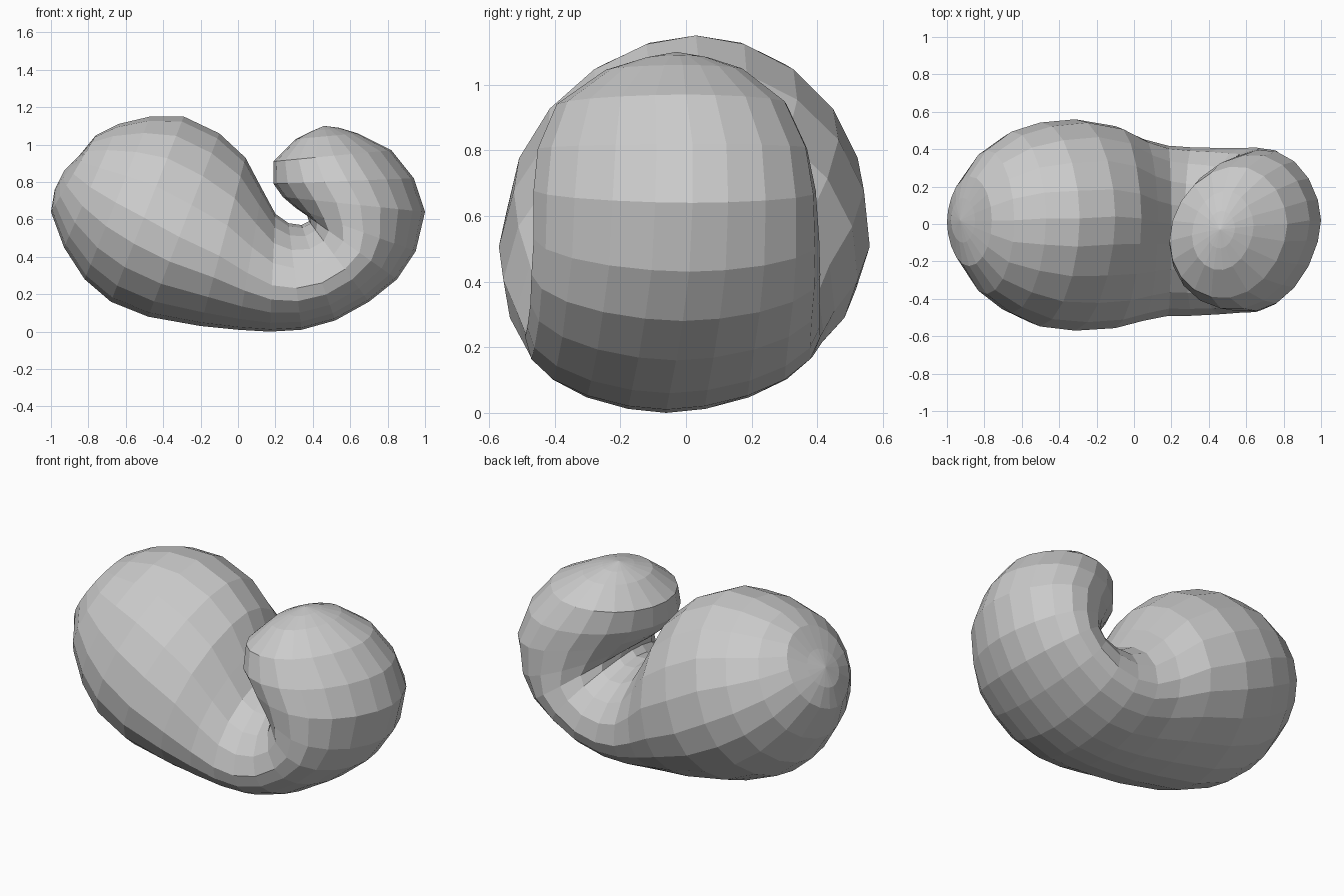
import bpy
import bmesh
from math import cos, sin, pi
from mathutils import Vector

cube = bpy.data.objects.get("Cube")
if cube:
    bpy.data.objects.remove(cube, do_unlink=True)

SIDES = 20

# Cross-sections along the curl: outer point, inner point, half width
SECTIONS = [
    ((-.98, .02, .76), (-.85, .02, .94), .12),
    ((-1, .01, .64), (-.76, .02, 1.05), .24),
    ((-.93, 0, .45), (-.64, .02, 1.11), .385),
    ((-.82, -.01, .28), (-.47, .03, 1.15), .485),
    ((-.68, -.03, .16), (-.29, .03, 1.15), .545),
    ((-.48, -.04, .08), (-.1, .04, 1.06), .565),
    ((-.2, -.05, .03), (.04, .03, .93), .54),
    ((0, -.06, .01), (.13, .01, .76), .485),
    ((.17, -.06, 0), (.2, 0, .63), .455),
    ((.34, -.06, .01), (.27, -.01, .58), .45),
    ((.52, -.05, .06), (.34, -.02, .57), .445),
    ((.7, -.03, .16), (.38, -.04, .59), .44),
    ((.85, -.01, .28), (.37, -.06, .62), .44),
    ((.95, .01, .43), (.31, -.08, .66), .435),
    ((1, .02, .64), (.24, -.1, .72), .43),
    ((.94, .02, .82), (.19, -.11, .79), .41),
    ((.82, 0, .97), (.19, -.09, .91), .35),
    ((.64, -.01, 1.06), (.31, -.06, 1.03), .21),
    ((.54, -.02, 1.09), (.39, -.04, 1.07), .1),
]
TIPS = (Vector((-.93, .02, .86)), Vector((.46, -.03, 1.1)))


def add_ring(bm, section, middle):
    """Egg-shaped ring from outer to inner edge, slimmer inside mid-curl."""
    outer, inner, width = Vector(section[0]), Vector(section[1]), section[2]
    widest = .5 - .11 * middle
    ring = []
    for i in range(SIDES):
        a = 2 * pi * i / SIDES
        c, s = cos(a), sin(a)
        p = outer.lerp(inner, widest - c * (widest if c > 0 else 1 - widest))
        taper = .15 if c > 0 else .25 * middle
        p.y += width * s * abs(s) ** taper
        ring.append(bm.verts.new(p))
    return ring


# Curled bean body
bm = bmesh.new()
last = len(SECTIONS) - 1
rings = [add_ring(bm, s, sin(pi * k / last) ** 2)
         for k, s in enumerate(SECTIONS)]
for a, b in zip(rings, rings[1:]):
    for i in range(SIDES):
        j = (i + 1) % SIDES
        bm.faces.new((a[i], a[j], b[j], b[i]))

# Rounded ends
for ring, tip in zip((rings[0], rings[-1]), TIPS):
    pole = bm.verts.new(tip)
    for i in range(SIDES):
        bm.faces.new((ring[i], ring[(i + 1) % SIDES], pole))

bmesh.ops.recalc_face_normals(bm, faces=bm.faces)
mesh = bpy.data.meshes.new("curled_bean")
bm.to_mesh(mesh)
bm.free()
bean = bpy.data.objects.new("curled_bean", mesh)
bpy.context.collection.objects.link(bean)

# Plain grey, flat faces
grey = bpy.data.materials.new("light_grey")
grey.use_nodes = True
colour = (.6, .6, .6, 1)
grey.diffuse_color = colour
grey.node_tree.nodes["Principled BSDF"].inputs["Base Color"].default_value = colour
mesh.materials.append(grey)
